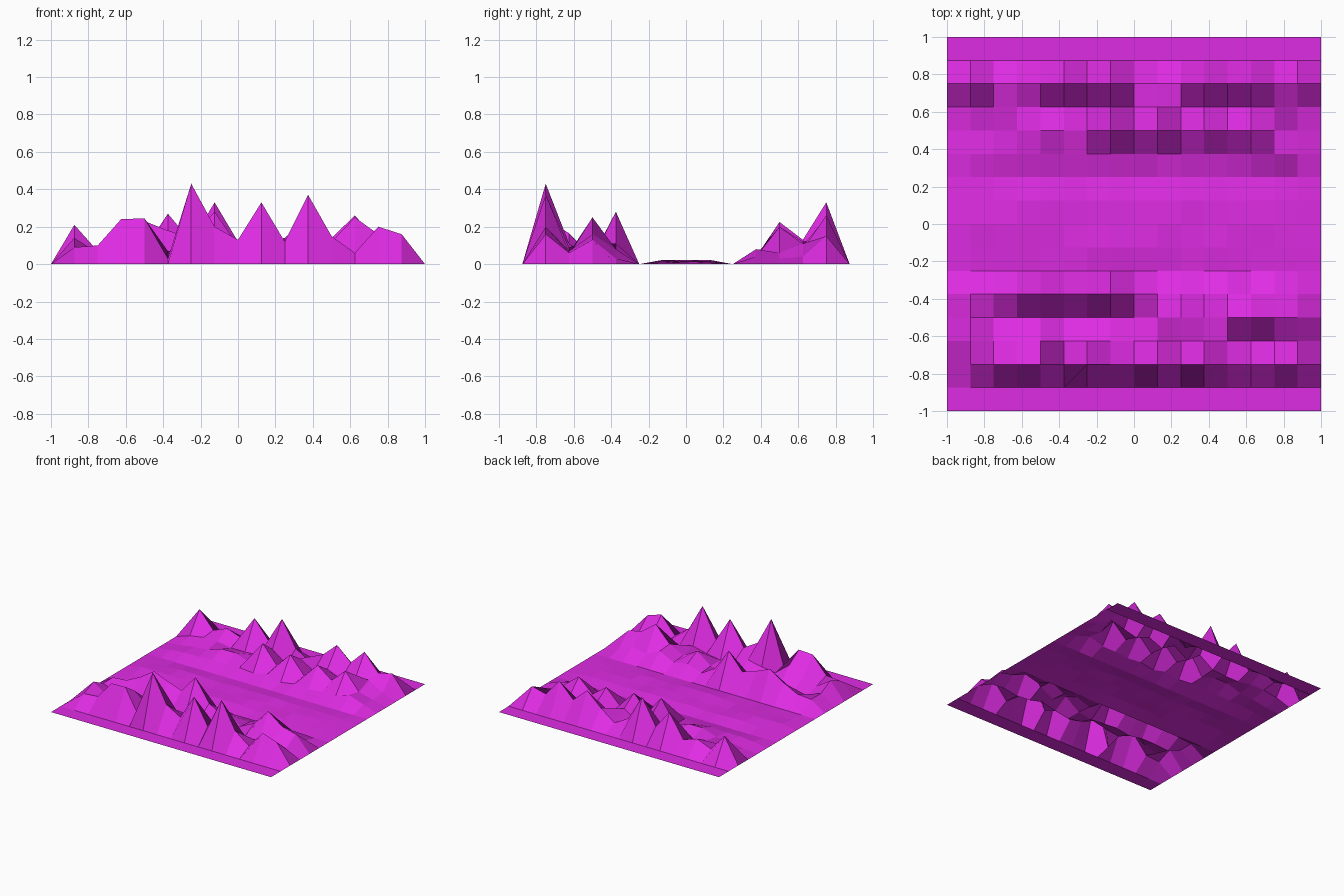
import bpy, bmesh, random

if "Cube" in bpy.data.objects:
    bpy.data.objects.remove(bpy.data.objects["Cube"])

random.seed(4)
N = 16
STEP = 2 / N

# Ridge heights in hundredths, keyed by grid row (row 0 is the front edge),
# running left to right across the inner grid points
ridges = {
    2:  (9, 10, 24, 24.5, 3, 43, 20, 13, 33, 12, 37, 15, 6, 20, 16),
    3:  (14, 6, 9, 16.5, 7, 8.5, 11, 6, 4, 6, 9, 6, 5, 7, 6),
    4:  (8, 3, 4, 4, 2, 4, 3, 2, 4, 13, 6, 12, 25, 16, 13),
    5:  (8, 9, 15, 23, 18, 14, 28, 10, 3, 7, 5, 11, 5, 8, 3),
    11: (2, 3, 3, 4, 3, 4, 3, 5, 2, 4, 3, 4, 4, 8, 4),
    12: (1, 3, 4, 8, 8, 4, 22.5, 8, 20, 6, 18, 9, 20, 6, 3),
    13: (4, 6, 6, 4, 4, 5, 13, 4, 12, 5, 10, 5, 8, 11, 4),
    14: (21, 7, 12, 8, 27, 12, 33, 12, 5, 14, 25, 14, 26, 12, 15),
}


def height(col, row):
    if col in (0, N):
        return 0.0
    if row in ridges:
        return ridges[row][col - 1] / 100
    if row in (7, 8, 9):          # gentle ripples on the valley floor
        return random.uniform(0.005, 0.024)
    return 0.0


# Terrain: one open sheet of quads
bm = bmesh.new()
grid = [[bm.verts.new((c * STEP - 1, r * STEP - 1, height(c, r)))
         for c in range(N + 1)] for r in range(N + 1)]
for r in range(N):
    for c in range(N):
        bm.faces.new((grid[r][c], grid[r][c + 1],
                      grid[r + 1][c + 1], grid[r + 1][c]))
mesh = bpy.data.meshes.new("mountain_terrain")
bm.to_mesh(mesh)
bm.free()

# Magenta ground colour
mat = bpy.data.materials.new("magenta")
mat.diffuse_color = (0.74, 0.025, 0.77, 1)
mat.use_nodes = True
mat.node_tree.nodes["Principled BSDF"].inputs["Base Color"].default_value = mat.diffuse_color
mesh.materials.append(mat)

terrain = bpy.data.objects.new("mountain_terrain", mesh)
bpy.context.collection.objects.link(terrain)
